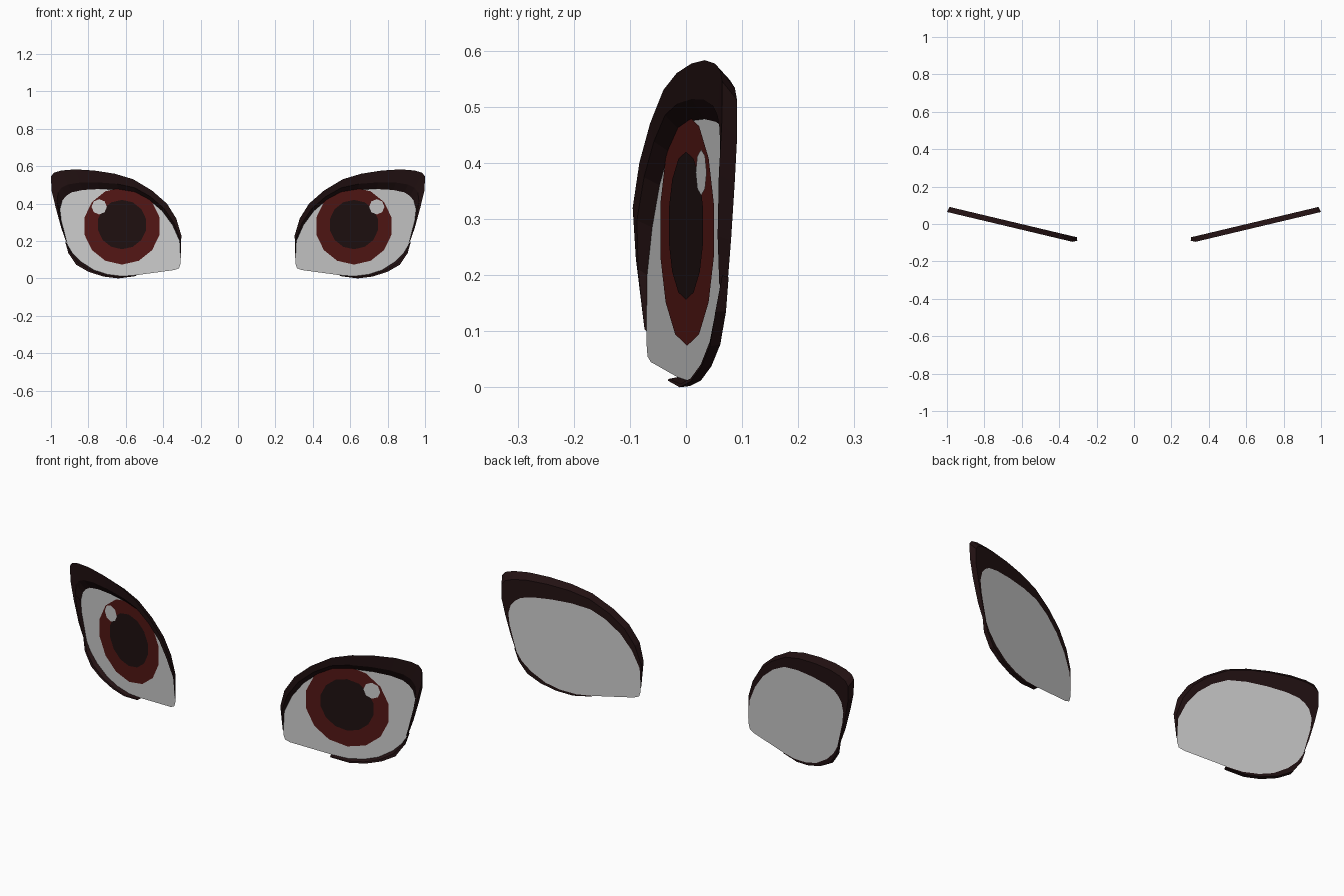
import bpy, bmesh, math

if "Cube" in bpy.data.objects:
    bpy.data.objects.remove(bpy.data.objects["Cube"])


def plane_y(x):
    # each eye lies on a flat plane that sweeps back toward the temple
    return 0.238 * (x - 0.62) + 0.004


def material(name, rgb):
    m = bpy.data.materials.new(name)
    m.diffuse_color = (*rgb, 1)
    m.use_nodes = True
    m.node_tree.nodes["Principled BSDF"].inputs["Base Color"].default_value = m.diffuse_color
    return m


def make(name, bm, mat=None):
    bmesh.ops.recalc_face_normals(bm, faces=bm.faces)
    me = bpy.data.meshes.new(name)
    bm.to_mesh(me)
    bm.free()
    ob = bpy.data.objects.new(name, me)
    bpy.context.collection.objects.link(ob)
    if mat:
        me.materials.append(mat)
    ob.modifiers.new("mirror", 'MIRROR')
    return ob


def sheet(name, pts, lift, mat=None):
    bm = bmesh.new()
    f = bm.faces.new([bm.verts.new((x, plane_y(x) - lift, z)) for x, z in pts])
    f.normal_update()
    if f.normal.y > 0:
        f.normal_flip()
    bmesh.ops.triangulate(bm, faces=[f])
    return make(name, bm, mat)


def disc(name, cx, cz, r, sides, lift, mat=None):
    angles = [2 * math.pi * i / sides - math.pi / 2 for i in range(sides)]
    return sheet(name, [(cx + r * math.cos(a), cz + r * math.sin(a)) for a in angles], lift, mat)


def lid(name, outer, inner, depths, ridge, back, mat):
    # four-edged band: inner edge, raised ridge, raised outer edge, back edge
    bm = bmesh.new()
    rings = []
    for (ox, oz), (ix, iz), d in zip(outer, inner, depths):
        ring = []
        for t, lift in ((0, 0), (ridge, d * 0.85), (1, d), (back, 0)):
            x, z = ix + (ox - ix) * t, iz + (oz - iz) * t
            ring.append(bm.verts.new((x, plane_y(x) - lift, z)))
        rings.append(ring)
    for a, b in zip(rings, rings[1:]):
        for i in range(4):
            j = (i + 1) % 4
            bm.faces.new((a[i], a[j], b[j], b[i]))
    bm.faces.new(rings[0])
    bm.faces.new(rings[-1])
    return make(name, bm, mat)


dark = material("lid_dark", (0.016, 0.0055, 0.006))
red = material("iris_red", (0.085, 0.008, 0.007))
black = material("pupil_black", (0.013, 0.005, 0.005))

# lid profiles, running from the inner corner over the top and back underneath
upper_out = [(.306, .11), (.303, .23), (.33, .32), (.38, .40), (.46, .47), (.56, .53),
             (.66, .56), (.77, .577), (.87, .583), (.945, .577), (.985, .565),
             (1, .545), (.997, .47), (.975, .38), (.945, .27), (.915, .185)]
upper_in = [(.307, .10), (.312, .20), (.35, .285), (.405, .36), (.475, .42), (.55, .46),
            (.64, .475), (.74, .478), (.83, .473), (.89, .46), (.92, .44),
            (.94, .415), (.952, .37), (.945, .31), (.927, .24), (.912, .18)]
lower_out = [(.925, .2), (.907, .135), (.865, .073), (.80, .036), (.72, .01), (.64, 0), (.55, .012)]
lower_in = [(.912, .18), (.885, .135), (.84, .09), (.77, .045), (.70, .022), (.62, .012), (.54, .018)]
corner = [(.34, .045), (.315, .055), (.307, .08)]

# upper and lower lids
lid("upper_lid", upper_out, upper_in, [.004, .018] + [.03] * 12 + [.025, .015], .36, .75, dark)
lid("lower_lid", lower_out, lower_in, [.012] + [.02] * 6, .5, .8, dark)

# white of the eye, then the layered iris, pupil and highlight
sheet("eye_white", upper_in + lower_in[1:] + corner, 0)
disc("iris", .62, .28, .206, 14, .002, red)
disc("pupil", .62, .288, .132, 14, .004, black)
disc("highlight", .742, .383, .041, 8, .006)
